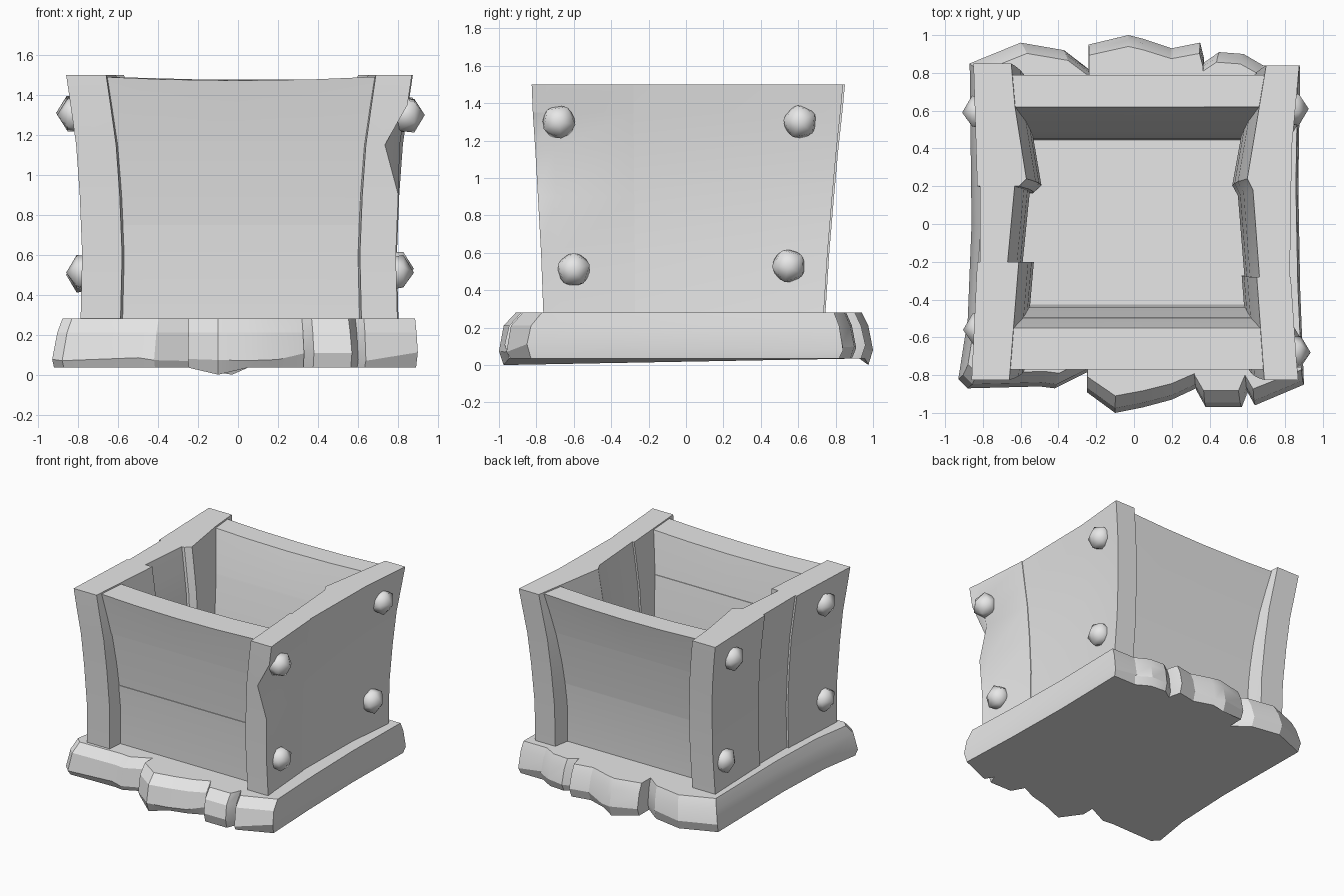
import bpy, bmesh, math, random
from mathutils import Vector

random.seed(4)
cube = bpy.data.objects.get("Cube")
if cube:
    bpy.data.objects.remove(cube, do_unlink=True)

grey = bpy.data.materials.new("plain_grey")
grey.use_nodes = True
grey.diffuse_color = (0.8, 0.8, 0.8, 1)
grey.node_tree.nodes["Principled BSDF"].inputs["Base Color"].default_value = (0.8, 0.8, 0.8, 1)


def finish(name, bm, angle):
    """Turn a bmesh into a shaded object."""
    bmesh.ops.recalc_face_normals(bm, faces=bm.faces)
    mesh = bpy.data.meshes.new(name)
    bm.to_mesh(mesh)
    bm.free()
    mesh.materials.append(grey)
    obj = bpy.data.objects.new(name, mesh)
    bpy.context.collection.objects.link(obj)
    bpy.ops.object.select_all(action="DESELECT")
    obj.select_set(True)
    bpy.context.view_layer.objects.active = obj
    bpy.ops.object.shade_smooth_by_angle(angle=math.radians(angle))


def loft(name, outline, levels, warp):
    """Stack a plan outline through levels of (z, x scale, y scale, x shift, y shift)."""
    bm = bmesh.new()
    rings = []
    for z, sx, sy, dx, dy in levels:
        rings.append([bm.verts.new(warp(Vector((x * sx + dx, y * sy + dy, z)))) for x, y in outline])
    n = len(outline)
    for low, high in zip(rings, rings[1:]):
        for i in range(n):
            j = (i + 1) % n
            bm.faces.new((low[i], low[j], high[j], high[i]))
    bm.faces.new(rings[0])
    bm.faces.new(rings[-1])
    finish(name, bm, 25)


# Base: four rough stones running from front to back, with their top taper in x
stones = {
    "base_left_stone": (.945, [(-.93, -.82), (-.88, -.87), (-.5, -.86), (-.42, -.87), (-.24, -.78),
                               (-.24, .82), (-.37, .92), (-.6, .96), (-.87, .85), (-.86, 0), (-.88, -.5)]),
    "base_middle_stone": (.99, [(-.25, -.89), (-.1, -1), (.05, -.97), (.2, -.93), (.35, -.86),
                                (.37, .88), (.35, .96), (.2, .93), (.05, .98), (-.03, 1), (-.24, .95)]),
    "base_small_stone": (.97, [(.33, -.88), (.38, -.97), (.57, -.97), (.61, -.87),
                               (.7, .83), (.58, .9), (.45, .91), (.35, .84)]),
    "base_right_stone": (.985, [(.59, -.87), (.64, -.96), (.9, -.85), (.88, -.35), (.87, .2),
                                (.88, .84), (.66, .84)]),
}


def rough(p):
    # Uneven belly, and peaks that droop to the ground
    if .05 < p.z < .2:
        p.z += random.uniform(-.025, .025)
    elif p.z < .05 and abs(p.y) > .96:
        p.z = 0
    return p


for name, (taper, outline) in stones.items():
    loft(name, outline, [(.035, .99, .975, 0, 0), (.09, 1, 1, 0, 0),
                         (.21, (1 + taper) / 2, .975, 0, 0), (.28, taper, .925, 0, .015)], rough)

# Side walls: upright planks leaning outward towards the top
lean = [(.27, .072, .9, -.02), (.6, .08, .92, -.016), (.9, .068, .945, -.012),
        (1.15, .05, .967, -.008), (1.35, .022, .988, -.004), (1.5, 0, 1, 0)]
planks = {
    "left_back_plank": [(-.85, .85), (-.65, .85), (-.63, .62), (-.57, .24), (-.61, .2), (-.83, .2)],
    "left_middle_plank": [(-.815, .22), (-.63, .22), (-.67, -.21), (-.815, -.21)],
    "left_front_plank": [(-.83, -.2), (-.61, -.2), (-.66, -.825), (-.86, -.825)],
    "right_back_plank": [(.875, .84), (.7, .84), (.6, .24), (.63, .18), (.665, -.29), (.825, -.29), (.835, .4)],
    "right_front_plank": [(.83, -.28), (.65, -.28), (.69, -.825), (.87, -.825), (.86, -.72)],
}


def chip(p):
    # Broken outer corner halfway up the right front plank
    if p.x > .76 and p.y < -.75 and 1.1 < p.z < 1.2:
        p.x -= .085
    return p


for name, outline in planks.items():
    inward = 1 if name.startswith("left") else -1
    loft(name, outline, [(z, 1, sy, inward * dx, dy) for z, dx, sy, dy in lean], chip)

# Front and back walls: three stacked boards, curving in towards the bottom
boards = {"lower": [.27, .5, .75], "centre": [.75, .95, 1.17], "upper": [1.17, 1.33, 1.5]}
steps = [-.72, -.36, 0, .36, .72]


def sag(p):
    if p.z > 1.4:
        p.z -= .008 + .02 * (1 - (p.x / .72) ** 2)
    return p


def wall_board(side, part, heights, outer, inner, depth):
    sign = -1 if side == "front" else 1
    outline = [(x, sign * outer) for x in steps] + [(x, sign * inner) for x in reversed(steps)]
    step = .005 if (side, part) == ("front", "centre") else 0
    levels = []
    for z in heights:
        t = (1.5 - z) / 1.23
        levels.append((z, 1 - .1 * t, 1, 0, -sign * (depth * math.sin(t * math.pi / 2) + step)))
    loft(side + "_" + part + "_board", outline, levels, sag)


for part, heights in boards.items():
    wall_board("front", part, heights, .77, .55, .125)
    wall_board("back", part, heights, .79, .62, .175)

# Faceted bolt heads on both side walls: distance out, depth, height
bolts = {
    "right": {"upper_front": (.84, -.68, 1.3), "upper_back": (.83, .61, 1.3),
              "lower_front": (.785, -.6, .51), "lower_back": (.785, .55, .53)},
    "left": {"upper_front": (.81, -.56, 1.3), "upper_back": (.815, .59, 1.31),
             "lower_front": (.765, -.62, .51), "lower_back": (.765, .62, .5)},
}
for side, spots in bolts.items():
    sign = 1 if side == "right" else -1
    for spot, (x, y, z) in spots.items():
        bm = bmesh.new()
        bmesh.ops.create_icosphere(bm, subdivisions=1, radius=.1)
        turn = random.uniform(0, math.tau)
        c, s = math.cos(turn), math.sin(turn)
        for v in bm.verts:
            a, b, out = v.co
            v.co = (sign * (x + out * .95), y + a * c - b * s, z + a * s + b * c)
        finish(side + "_" + spot + "_bolt", bm, 60)
